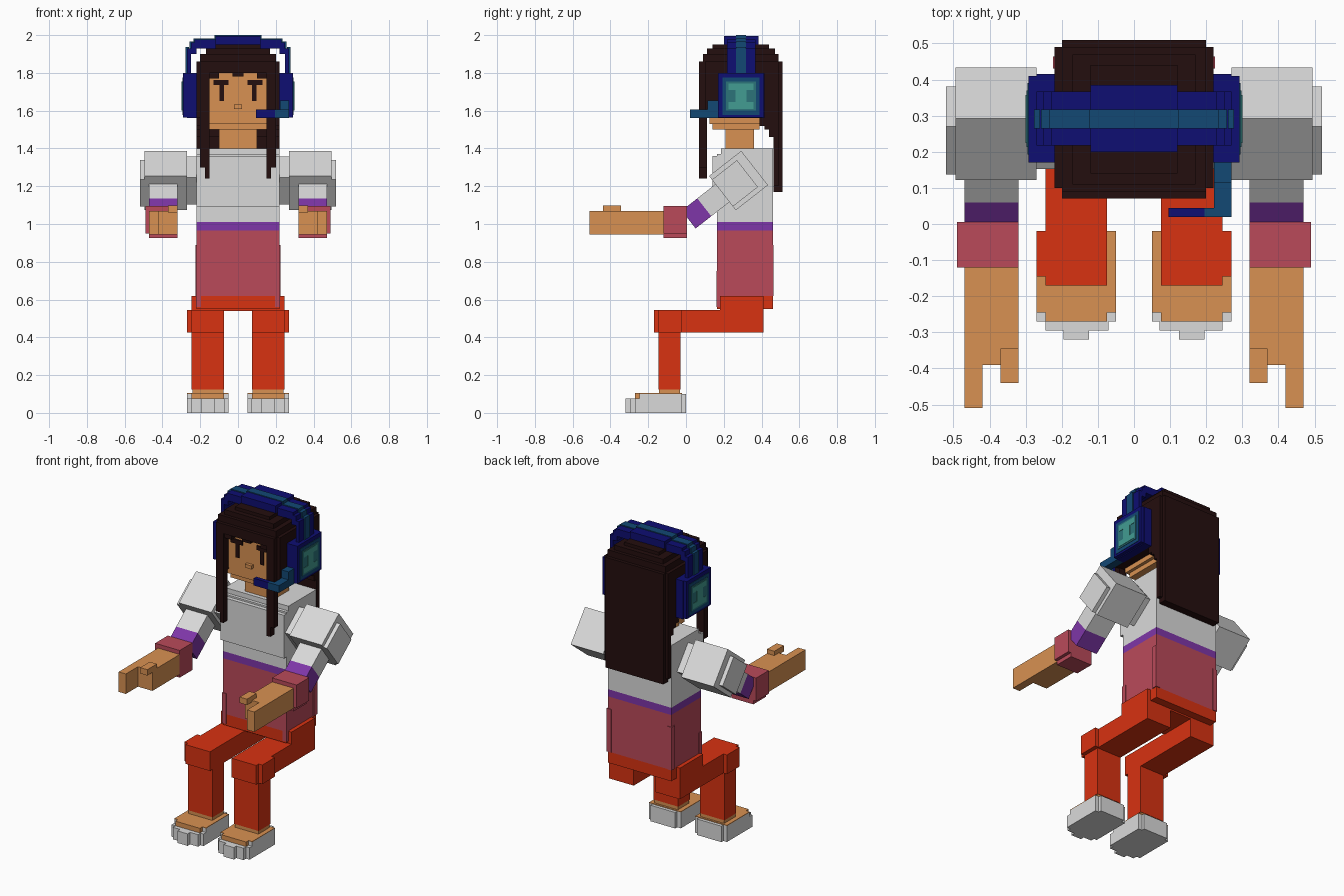
import bpy, bmesh, math
from mathutils import Matrix, Vector


def material(name, r, g, b):
    lin = lambda c: ((c / 255 + 0.055) / 1.055) ** 2.4 if c > 10 else c / 255 / 12.92
    m = bpy.data.materials.new(name)
    m.diffuse_color = (lin(r), lin(g), lin(b), 1)
    return m


SKIN = material("skin", 216, 145, 82)
HAIR = material("dark_brown", 36, 14, 14)
WHITE = material("off_white", 218, 218, 218)
PURPLE = material("purple", 126, 54, 168)
PINK = material("rose", 186, 74, 90)
RED = material("orange_red", 216, 50, 17)
NAVY = material("navy", 14, 14, 114)
PETROL = material("petrol_blue", 18, 72, 116)
TEAL = material("teal", 44, 116, 122)
AQUA = material("light_teal", 66, 156, 146)


def part(name, mat, boxes, mirror=False, matrix=None):
    """One object from boxes (x0, x1, y0, y1, z0, z1), optionally mirrored in x."""
    bm = bmesh.new()
    for x0, x1, y0, y1, z0, z1 in boxes:
        for s in ((1, -1) if mirror else (1,)):
            centre = Vector((s * (x0 + x1) / 2, (y0 + y1) / 2, (z0 + z1) / 2))
            m = Matrix.Translation(centre) @ Matrix.Diagonal((x1 - x0, y1 - y0, z1 - z0, 1))
            bmesh.ops.create_cube(bm, size=1, matrix=m)
    if matrix:
        bm.transform(matrix)
    me = bpy.data.meshes.new(name)
    bm.to_mesh(me)
    bm.free()
    me.materials.append(mat)
    ob = bpy.data.objects.new(name, me)
    bpy.context.collection.objects.link(ob)
    return ob


# Feet: stepped white shoes with a skin-coloured upper
part("shoes", WHITE, [
    (.05, .27, -.245, -.02, 0, .1),
    (.075, .245, -.02, 0, 0, .1),
    (.05, .27, -.27, -.245, 0, .075),
    (.07, .245, -.295, -.27, 0, .075),
    (.125, .195, -.32, -.295, 0, .075)], True)
part("foot_tops", SKIN, [
    (.05, .27, -.245, -.02, .1, .104),
    (.075, .245, -.27, -.24, .07, .104),
    (.078, .242, -.143, -.032, .1, .13)], True)

# Bent legs
part("shins", RED, [(.075, .245, -.145, -.03, .125, .43)], True)
part("thighs", RED, [
    (.075, .245, -.17, .41, .425, .545),
    (.245, .27, -.145, -.02, .425, .545)], True)
part("hips", RED, [(-.22, .22, .165, .46, .55, .62), (-.245, .245, .18, .41, .54, .62)])

# Torso bands
part("skirt", PINK, [(-.22, .22, .165, .46, .62, .965)])
part("skirt_trim", PINK, [(.195, .225, .43, .464, .62, .89), (.195, .223, .162, .19, .56, .75)], True)
part("waist_band", PURPLE, [(-.22, .22, .165, .46, .965, 1.01)])
part("shirt", WHITE, [
    (-.22, .22, .165, .46, 1.01, 1.37),
    (-.22, .22, .185, .46, 1.37, 1.4),
    (-.22, .22, .14, .165, 1.09, 1.36)])

# Sleeves tilted forward: local -y runs down the arm
tilt = Matrix.Translation((0, .278, 1.23)) @ Matrix.Rotation(math.radians(38), 4, 'X')
part("shoulders", WHITE, [
    (.27, .495, -.108, .108, -.115, .115),
    (.215, .3, -.09, .09, -.09, .09),
    (.495, .52, -.108, .06, -.09, .09)], True, tilt)
part("forearms", WHITE, [(.32, .47, -.23, -.09, -.06, .06)], True, tilt)
part("sleeve_bands", PURPLE, [(.32, .47, -.335, -.23, -.06, .06)], True, tilt)
part("cuffs", PINK, [
    (.32, .49, -.12, .005, .95, 1.095),
    (.32, .47, -.12, .005, .925, .95)], True)

# Hands with a raised thumb and one long finger
part("hands", SKIN, [
    (.32, .47, -.39, -.115, .945, 1.07),
    (.42, .47, -.51, -.39, .945, 1.07),
    (.32, .37, -.44, -.345, 1.06, 1.097)], True)

# Head
part("neck", SKIN, [(-.1, .1, .21, .36, 1.39, 1.52)])
part("head", SKIN, [
    (-.15, .15, .14, .39, 1.5, 1.53),
    (-.17, .17, .125, .41, 1.53, 1.57),
    (-.16, .16, .12, .42, 1.57, 1.84)])
part("nose", SKIN, [(-.022, .022, .1, .13, 1.61, 1.632)])
part("eyes", HAIR, [
    (.05, .13, .113, .121, 1.735, 1.762),
    (.073, .097, .113, .121, 1.65, 1.735)], True)

# Hair: stepped cap, side curtains, long back
part("hair_cap", HAIR, [
    (-.22, .22, .10, .49, 1.8, 1.86),
    (-.20, .20, .07, .51, 1.8, 1.86),
    (-.20, .20, .09, .49, 1.86, 1.9),
    (-.17, .17, .11, .47, 1.9, 1.93),
    (-.12, .12, .14, .44, 1.93, 1.95),
    (-.03, .03, .08, .125, 1.78, 1.8)])
part("hair_sides", HAIR, [
    (.15, .22, .10, .39, 1.56, 1.8),
    (.15, .20, .07, .11, 1.30, 1.8),
    (.15, .175, .07, .11, 1.24, 1.3),
    (.10, .16, .08, .125, 1.77, 1.8)], True)
part("hair_back", HAIR, [
    (-.22, .22, .39, .415, 1.52, 1.8),
    (-.22, .22, .415, .44, 1.5, 1.8),
    (-.22, .22, .44, .465, 1.46, 1.8),
    (-.22, .22, .462, .49, 1.2, 1.8),
    (-.20, .20, .462, .51, 1.17, 1.8)])

# Headset: stepped arch, ear cups with layered face plates
part("headband", NAVY, [
    (.25, .27, .217, .367, 1.79, 1.93),
    (.22, .25, .217, .367, 1.9, 1.96),
    (.12, .23, .217, .367, 1.93, 1.977),
    (0, .12, .2, .385, 1.95, 1.995)], True)
part("headband_stripe", PETROL, [
    (.26, .277, .265, .317, 1.8, 1.937),
    (.22, .257, .265, .317, 1.93, 1.966),
    (.12, .235, .265, .317, 1.95, 1.983),
    (0, .125, .265, .317, 1.96, 2.0)], True)
part("ear_cups", NAVY, [
    (.22, .27, .17, .415, 1.56, 1.8),
    (.27, .292, .17, .41, 1.565, 1.8)], True)
part("cup_plates", PETROL, [(.285, .295, .192, .39, 1.578, 1.775)], True)
part("cup_panels", TEAL, [(.29, .298, .213, .37, 1.6, 1.755)], True)
part("cup_inlays", AQUA, [
    (.293, .3, .225, .357, 1.71, 1.745),
    (.293, .3, .225, .357, 1.61, 1.645),
    (.293, .3, .262, .32, 1.645, 1.71)], True)

# Microphone arm on one side
part("microphone_arm", PETROL, [
    (.222, .27, .02, .172, 1.56, 1.605),
    (.222, .27, .115, .172, 1.605, 1.655),
    (.195, .222, .02, .045, 1.56, 1.605)])
part("microphone", NAVY, [(.095, .195, .02, .045, 1.56, 1.605)])
